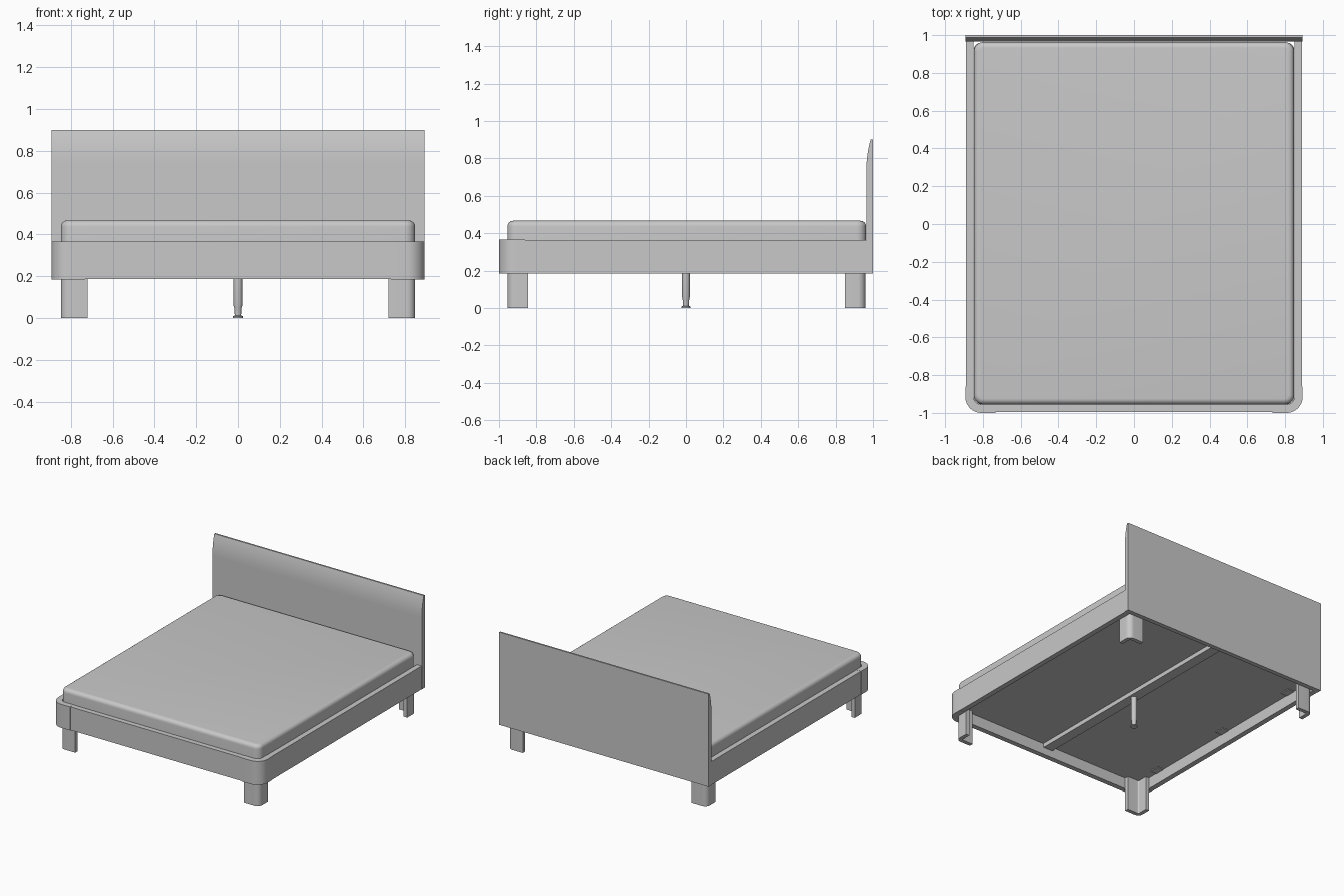
import bpy, bmesh, math
from mathutils import Vector

if "Cube" in bpy.data.objects:
    bpy.data.objects.remove(bpy.data.objects["Cube"])

grey = bpy.data.materials.new("plain grey")
grey.diffuse_color = (0.58, 0.58, 0.58, 1)
grey.use_nodes = True
grey.node_tree.nodes["Principled BSDF"].inputs["Base Color"].default_value = grey.diffuse_color

BASE = 0.27      # underside of the mattress
RAIL_Z = (0.186, 0.365)


def finish(name, bm, angle=35):
    bmesh.ops.recalc_face_normals(bm, faces=bm.faces)
    mesh = bpy.data.meshes.new(name)
    bm.to_mesh(mesh)
    bm.free()
    ob = bpy.data.objects.new(name, mesh)
    bpy.context.collection.objects.link(ob)
    mesh.materials.append(grey)
    bpy.ops.object.select_all(action='DESELECT')
    ob.select_set(True)
    bpy.context.view_layer.objects.active = ob
    bpy.ops.object.shade_smooth_by_angle(angle=math.radians(angle))
    return ob


def extrude(name, points, vec):
    """Extrude a closed 3D outline along a vector."""
    bm = bmesh.new()
    face = bm.faces.new([bm.verts.new(p) for p in points])
    out = bmesh.ops.extrude_face_region(bm, geom=[face])
    moved = [g for g in out["geom"] if isinstance(g, bmesh.types.BMVert)]
    bmesh.ops.translate(bm, verts=moved, vec=Vector(vec))
    return finish(name, bm)


def box(name, x0, x1, y0, y1, z0, z1):
    pts = [(x0, y0, z0), (x1, y0, z0), (x1, y1, z0), (x0, y1, z0)]
    return extrude(name, pts, (0, 0, z1 - z0))


def corner_channel(name, x, y, sx, sy, lx, ly, r, t, z0, z1):
    """L-shaped channel whose outer corner at (x, y) is rounded; sx, sy point outward."""
    def arc(rad):
        return [(r - rad * math.cos(a), r - rad * math.sin(a))
                for a in [math.pi / 2 * i / 10 for i in range(11)]]
    inner = arc(r - t)
    local = [(0, ly)] + arc(r) + [(lx, 0), (lx, t)] + inner[::-1] + [(t, ly)]
    pts = [(x - sx * u, y - sy * v, z0) for u, v in local]
    return extrude(name, pts, (0, 0, z1 - z0))


def lathe(name, profile, n=24):
    bm = bmesh.new()
    rings = [[bm.verts.new((r * math.cos(2 * math.pi * i / n),
                            r * math.sin(2 * math.pi * i / n), z))
              for i in range(n)] for r, z in profile]
    for a, b in zip(rings, rings[1:]):
        for i in range(n):
            j = (i + 1) % n
            bm.faces.new((a[i], a[j], b[j], b[i]))
    bm.faces.new(rings[0])
    bm.faces.new(rings[-1])
    return finish(name, bm)


# Headboard: flat panel with a separate top strip that curves back
box("headboard_panel", -0.893, 0.893, 0.965, 1.0, RAIL_Z[0], 0.745)
curve = [(0.965 + 0.022 * (i / 8) ** 2, 0.745 + 0.155 * i / 8) for i in range(9)]
profile = [(1.0, 0.745)] + curve + [(1.0, 0.90)]
extrude("headboard_top", [(-0.893, y, z) for y, z in profile], (1.786, 0, 0))

# Mattress: rounded vertical corners, softer top edge, flat underside
bm = bmesh.new()
bmesh.ops.create_cube(bm, size=1)
for v in bm.verts:
    v.co = (v.co.x * 1.695, v.co.y * 1.918 + 0.004, BASE + (v.co.z + 0.5) * (0.467 - BASE))
uprights = [e for e in bm.edges if abs(e.verts[0].co.z - e.verts[1].co.z) > 0.1]
bmesh.ops.bevel(bm, geom=uprights, offset=0.05, segments=8, profile=0.5, affect='EDGES')
rim = [e for e in bm.edges if all(v.co.z > 0.46 for v in e.verts)]
bmesh.ops.bevel(bm, geom=rim, offset=0.03, segments=6, profile=0.5, affect='EDGES')
finish("mattress", bm)

# Frame rails
box("foot_rail", -0.735, 0.735, -0.995, -0.956, *RAIL_Z)
for s, side in ((-1, "left"), (1, "right")):
    xs = sorted((s * 0.85, s * 0.89))
    box(side + "_rail", *xs, -0.862, 0.965, *RAIL_Z)
    # Rounded corner cap at the foot end
    corner_channel(side + "_corner", s * 0.893, -1, s, -1, 0.16, 0.14, 0.085, 0.044,
                   RAIL_Z[0] - 0.001, RAIL_Z[1] + 0.001)
    # Rounded angle legs
    corner_channel(side + "_front_leg", s * 0.848, -0.955, s, -1, 0.128, 0.11,
                   0.04, 0.03, 0, BASE)
    corner_channel(side + "_back_leg", s * 0.848, 0.96, s, 1, 0.128, 0.11,
                   0.04, 0.03, 0, BASE)
    # Small flat brackets under the mattress
    for i, y in enumerate((-0.72, 0.0, 0.72)):
        xb = sorted((s * 0.79, s * 0.845))
        box(f"{side}_bracket_{i + 1}", *xb, y - 0.04, y + 0.04, BASE - 0.006, BASE)

# Middle beam and its adjustable support foot
box("middle_beam", -0.04, 0.04, -0.95, 0.958, 0.237, BASE)
lathe("middle_support", [(0.025, 0), (0.025, 0.008), (0.015, 0.012), (0.018, 0.05),
                         (0.021, 0.06), (0.021, 0.237)])
